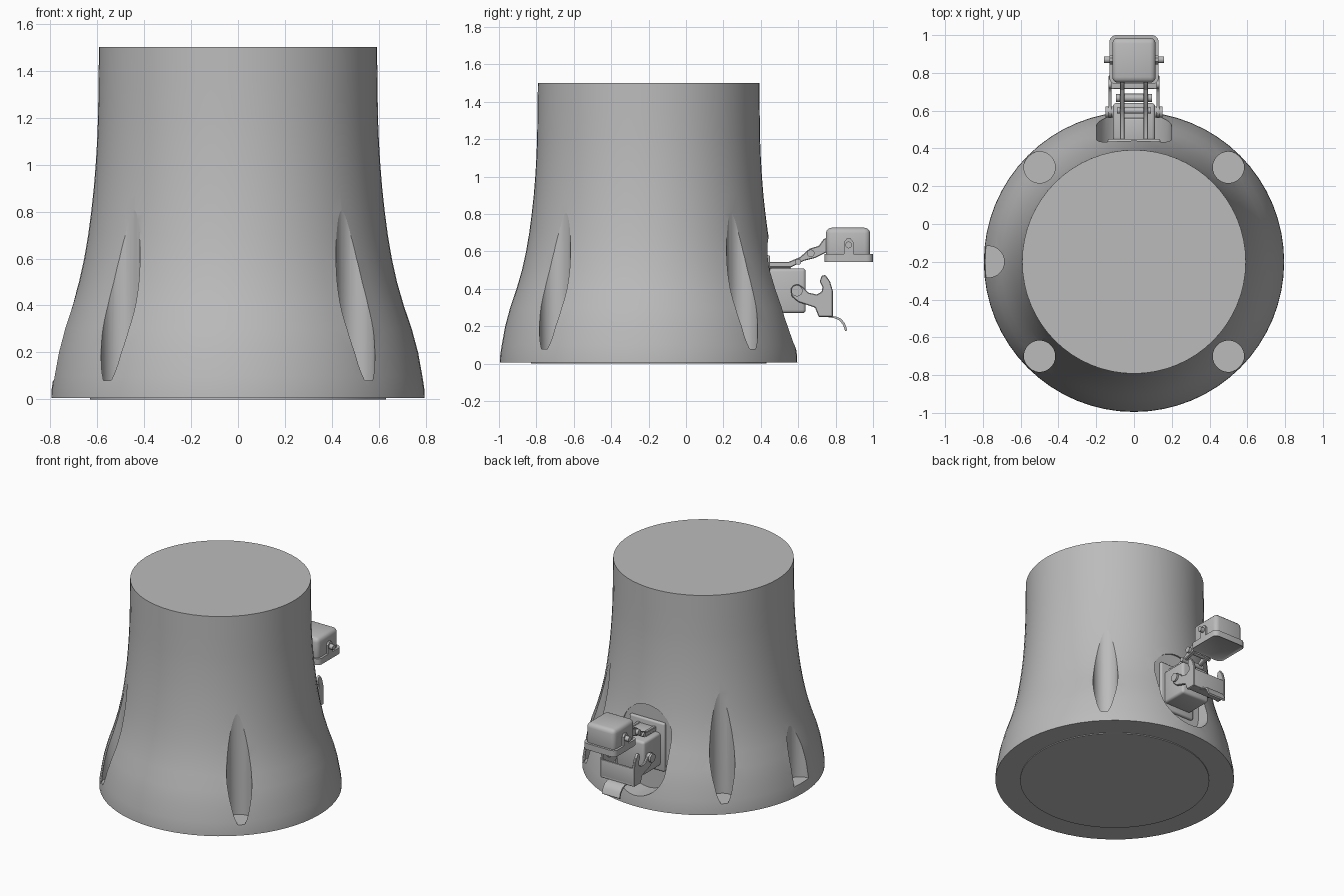
import bpy, bmesh, math
from mathutils import Matrix, Vector

if "Cube" in bpy.data.objects:
    bpy.data.objects.remove(bpy.data.objects["Cube"])

grey = bpy.data.materials.new("plain grey")
grey.use_nodes = True
COLOUR = (0.5, 0.5, 0.5, 1)
grey.diffuse_color = COLOUR
grey.node_tree.nodes["Principled BSDF"].inputs["Base Color"].default_value = COLOUR
CENTRE_Y = -0.2


def finish(bm, name, bevel=0, segments=3):
    bmesh.ops.recalc_face_normals(bm, faces=bm.faces)
    me = bpy.data.meshes.new(name)
    bm.to_mesh(me)
    bm.free()
    ob = bpy.data.objects.new(name, me)
    bpy.context.collection.objects.link(ob)
    me.materials.append(grey)
    if bevel:
        mod = ob.modifiers.new("rounding", 'BEVEL')
        mod.width, mod.segments = bevel, segments
        mod.limit_method = 'ANGLE'
        apply(ob, mod)
    smooth(ob)
    return ob


def activate(ob):
    bpy.ops.object.select_all(action='DESELECT')
    ob.select_set(True)
    bpy.context.view_layer.objects.active = ob


def apply(ob, mod):
    activate(ob)
    bpy.ops.object.modifier_apply(modifier=mod.name)


def smooth(ob):
    activate(ob)
    bpy.ops.object.shade_smooth_by_angle(angle=math.radians(35))


def box(name, x, y, z, bevel=0):
    """Box from (min, max) ranges."""
    bm = bmesh.new()
    bmesh.ops.create_cube(bm, size=1)
    for v in bm.verts:
        v.co = [r[0] + (c + 0.5) * (r[1] - r[0]) for c, r in zip(v.co, (x, y, z))]
    return finish(bm, name, bevel)


def cylinder(bm, radius, start, end, sides=24):
    a, b = Vector(start), Vector(end)
    rot = (b - a).to_track_quat('Z', 'Y').to_matrix().to_4x4()
    bmesh.ops.create_cone(bm, cap_ends=True, segments=sides, radius1=radius, radius2=radius,
                          depth=(b - a).length, matrix=Matrix.Translation((a + b) / 2) @ rot)


def pin(name, radius, y, z, half):
    bm = bmesh.new()
    cylinder(bm, radius, (-half, y, z), (half, y, z))
    return finish(bm, name)


def extrude(bm, points, direction):
    face = bm.faces.new([bm.verts.new(p) for p in points])
    out = bmesh.ops.extrude_face_region(bm, geom=[face])["geom"]
    bmesh.ops.translate(bm, vec=direction, verts=[g for g in out if isinstance(g, bmesh.types.BMVert)])


def side_plates(name, outline, x, thick, bevel=0):
    """Mirrored pair of flat plates cut to a (y, z) outline."""
    bm = bmesh.new()
    for s in (-1, 1):
        extrude(bm, [(s * x, y, z) for y, z in outline], (s * thick, 0, 0))
    return finish(bm, name, bevel, 1)


# Flared body, turned from a profile
profile = [(.795, .006), (.793, .05), (.785, .1), (.767, .2), (.74, .3), (.706, .4), (.677, .5),
           (.655, .6), (.638, .7), (.625, .8), (.614, .9), (.606, 1), (.6, 1.1), (.596, 1.2),
           (.594, 1.35), (.592, 1.5)]
SIDES = 64
bm = bmesh.new()
rings = []
for r, z in profile:
    rings.append([bm.verts.new((r * math.cos(t * math.tau / SIDES),
                                CENTRE_Y + r * math.sin(t * math.tau / SIDES), z)) for t in range(SIDES)])
for low, high in zip(rings, rings[1:]):
    for i in range(SIDES):
        j = (i + 1) % SIDES
        bm.faces.new((low[i], low[j], high[j], high[i]))
bm.faces.new(rings[0])
bm.faces.new(rings[-1])
body = finish(bm, "body")

# Vertical scallops and the rounded connector recess
bm = bmesh.new()
for x, y in ((.5, .3), (-.5, .3), (.5, -.7), (-.5, -.7), (-.77, CENTRE_Y)):
    cylinder(bm, .083, (x, y, .08), (x, y, 1.2), 40)
outline = []
for i in range(40):
    a = (i + .5) * math.tau / 40
    outline.append((.2 * math.cos(a), .43, (.48 if math.sin(a) > 0 else .28) + .2 * math.sin(a)))
extrude(bm, outline, (0, .5, 0))
cutter = finish(bm, "recess_cutter")
cut = body.modifiers.new("recesses", 'BOOLEAN')
cut.operation, cut.solver, cut.object = 'DIFFERENCE', 'EXACT', cutter
apply(body, cut)
bpy.data.objects.remove(cutter)
smooth(body)

# Bottom cover
bm = bmesh.new()
cylinder(bm, .63, (0, CENTRE_Y, 0), (0, CENTRE_Y, .02), SIDES)
finish(bm, "bottom_cover")

# Connector housing on its flange
box("connector_flange", (-.14, .14), (.42, .45), (.23, .58), .012)
box("connector_housing", (-.112, .112), (.44, .64), (.27, .51), .018)
box("hinge_block", (-.07, .07), (.44, .56), (.49, .54), .01)

# Locking lever with hooks, cross bar and curled tongue
hook = [(.56, .40), (.575, .42), (.60, .425), (.63, .405), (.655, .38), (.70, .37), (.725, .385),
        (.73, .41), (.715, .44), (.725, .47), (.745, .475), (.77, .44), (.785, .39), (.785, .25),
        (.71, .25), (.69, .30), (.60, .33), (.565, .36)]
side_plates("lever_arms", hook, .118, .018, .004)
box("lever_cross_bar", (-.125, .125), (.715, .785), (.25, .27), .005)
box("lever_front_plate", (-.125, .125), (.77, .785), (.25, .38), .004)
pin("lever_pivot", .03, .593, .39, .15)
curl = [(.77, .255), (.80, .253), (.83, .24), (.85, .215), (.862, .18)]
bm = bmesh.new()
thick = curl + [(y - .01, z - .008) for y, z in reversed(curl)]
extrude(bm, [(-.07, y, z) for y, z in thick], (.14, 0, 0))
finish(bm, "lever_tongue")

# Hinge arms that carry the open cap
arm = [(.44, .515), (.56, .515), (.63, .55), (.69, .565), (.76, .60), (.76, .68), (.735, .665),
       (.71, .63), (.66, .615), (.61, .57), (.55, .545), (.44, .545)]
side_plates("cap_hinge_arms", arm, .05, .025, .004)
pin("hinge_pin", .02, .667, .59, .095)
pin("hinge_rear_pin", .016, .60, .545, .09)
box("hinge_bridge", (-.06, .06), (.66, .69), (.575, .605), .005)

# Open protective cap
box("cap", (-.115, .115), (.748, .985), (.56, .727), .03)
bm = bmesh.new()
bmesh.ops.create_cube(bm, size=1)
for v in bm.verts:
    v.co = (v.co.x * .26, .87 + v.co.y * .26, .565 + v.co.z * .045)
corners = [e for e in bm.edges if abs(e.verts[0].co.z - e.verts[1].co.z) > .01]
bmesh.ops.bevel(bm, geom=corners, offset=.035, segments=5, affect='EDGES', profile=.5)
under = [f for f in bm.faces if f.normal.z < -.9]
bmesh.ops.inset_region(bm, faces=under, thickness=.012)
bmesh.ops.translate(bm, vec=(0, 0, .008), verts=list({v for f in under for v in f.verts}))
finish(bm, "cap_brim")
pin("cap_locking_pin", .018, .87, .635, .16)
side_plates("cap_pin_bosses", [(.845, .58), (.895, .58), (.895, .65), (.88, .67), (.86, .67), (.845, .65)],
            .11, .02)
